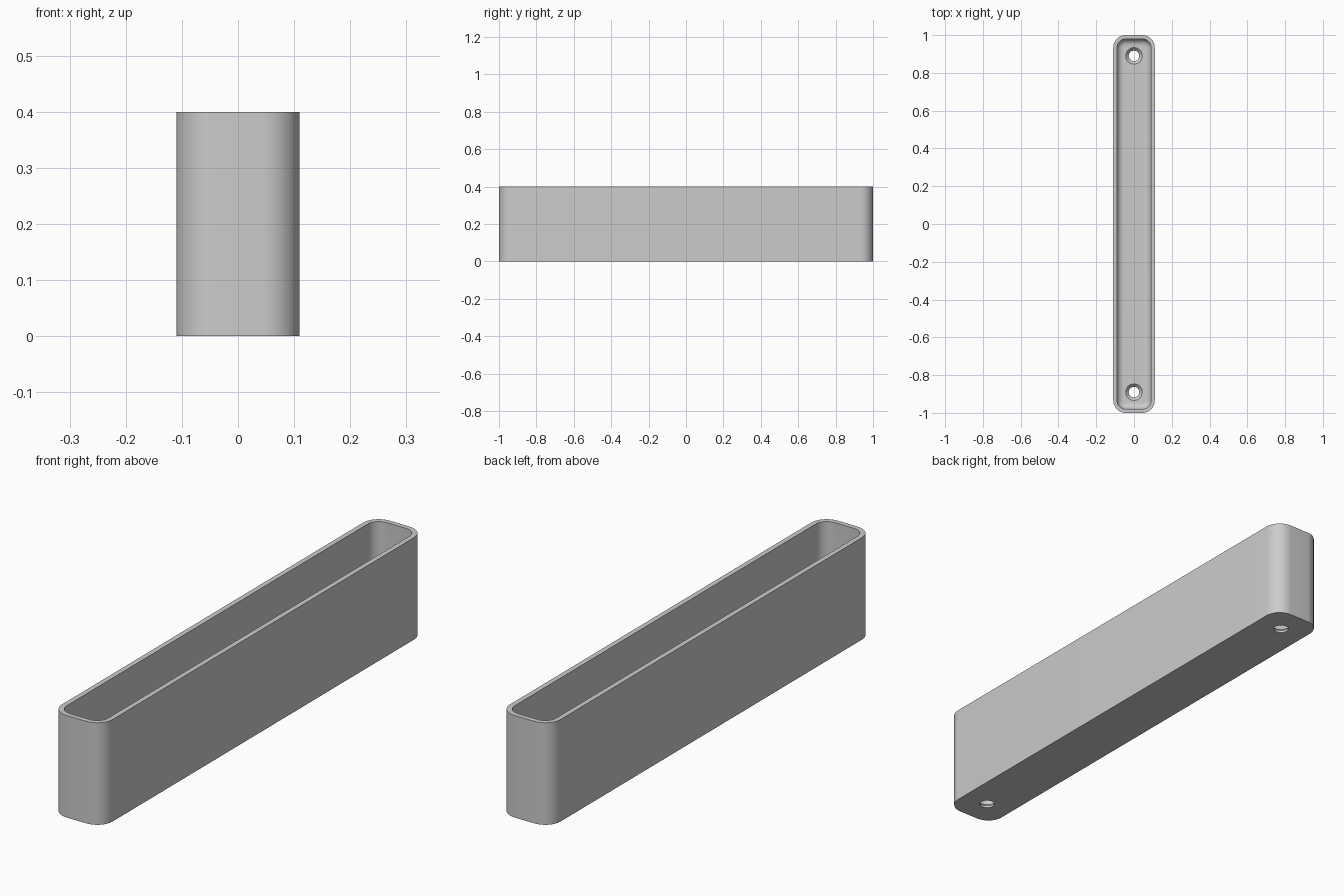
import bpy, bmesh, math

cube = bpy.data.objects.get("Cube")
if cube:
    bpy.data.objects.remove(cube)

HALF_X, HALF_Y, HEIGHT = 0.11, 1.0, 0.4
CORNER, WALL, FLOOR, FILLET = 0.067, 0.02, 0.025, 0.035
HOLE_Y, HOLE_R, SINK_R = 0.89, 0.028, 0.044
STEPS = 12

grey = bpy.data.materials.new("light grey")
grey.use_nodes = True
colour = (0.6, 0.6, 0.6, 1)
grey.diffuse_color = colour
grey.node_tree.nodes["Principled BSDF"].inputs["Base Color"].default_value = colour


def finish(name, bm):
    bmesh.ops.recalc_face_normals(bm, faces=bm.faces)
    mesh = bpy.data.meshes.new(name)
    bm.to_mesh(mesh)
    bm.free()
    mesh.materials.append(grey)
    obj = bpy.data.objects.new(name, mesh)
    bpy.context.collection.objects.link(obj)
    return obj


def rounded_ring(inset):
    """Outline of the rounded rectangle, moved inwards by inset."""
    radius = CORNER - inset
    points = []
    for i, (sx, sy) in enumerate([(1, 1), (-1, 1), (-1, -1), (1, -1)]):
        for s in range(STEPS + 1):
            a = (i + s / STEPS) * math.pi / 2
            points.append((sx * (HALF_X - CORNER) + radius * math.cos(a),
                           sy * (HALF_Y - CORNER) + radius * math.sin(a)))
    return points


def circle_ring(radius):
    return [(radius * math.cos(a), radius * math.sin(a))
            for a in (math.tau * i / 32 for i in range(32))]


def loft(name, sections):
    """Closed solid through a list of (outline, height)."""
    bm = bmesh.new()
    rings = [[bm.verts.new((x, y, z)) for x, y in ring] for ring, z in sections]
    for low, high in zip(rings, rings[1:]):
        for i in range(len(low)):
            j = (i + 1) % len(low)
            bm.faces.new((low[i], low[j], high[j], high[i]))
    bm.faces.new(rings[0])
    bm.faces.new(rings[-1])
    return finish(name, bm)


# Outer wall, rim, inner wall and a filleted floor in one continuous shell
sections = [(rounded_ring(0), 0), (rounded_ring(0), HEIGHT),
            (rounded_ring(WALL), HEIGHT)]
for s in range(9):
    a = s / 8 * math.pi / 2
    sections.append((rounded_ring(WALL + FILLET * (1 - math.cos(a))),
                     FLOOR + FILLET * (1 - math.sin(a))))
tray = loft("long_tray", sections)

# Countersunk screw holes near both ends
for side in (-1, 1):
    cutter = loft("hole_cutter", [
        (circle_ring(HOLE_R), -0.05), (circle_ring(HOLE_R), FLOOR - 0.016),
        (circle_ring(SINK_R), FLOOR), (circle_ring(SINK_R), FLOOR + 0.05)])
    cutter.location.y = side * HOLE_Y
    cutter.hide_render = True
    bpy.context.view_layer.update()
    cut = tray.modifiers.new("screw_hole", 'BOOLEAN')
    cut.operation, cut.solver, cut.object = 'DIFFERENCE', 'EXACT', cutter
    bpy.context.view_layer.objects.active = tray
    bpy.ops.object.modifier_apply(modifier=cut.name)
    bpy.data.objects.remove(cutter)

# Smooth corners with crisp rim and hole edges
bpy.ops.object.select_all(action='DESELECT')
tray.select_set(True)
bpy.context.view_layer.objects.active = tray
bpy.ops.object.shade_smooth_by_angle(angle=math.radians(30))
